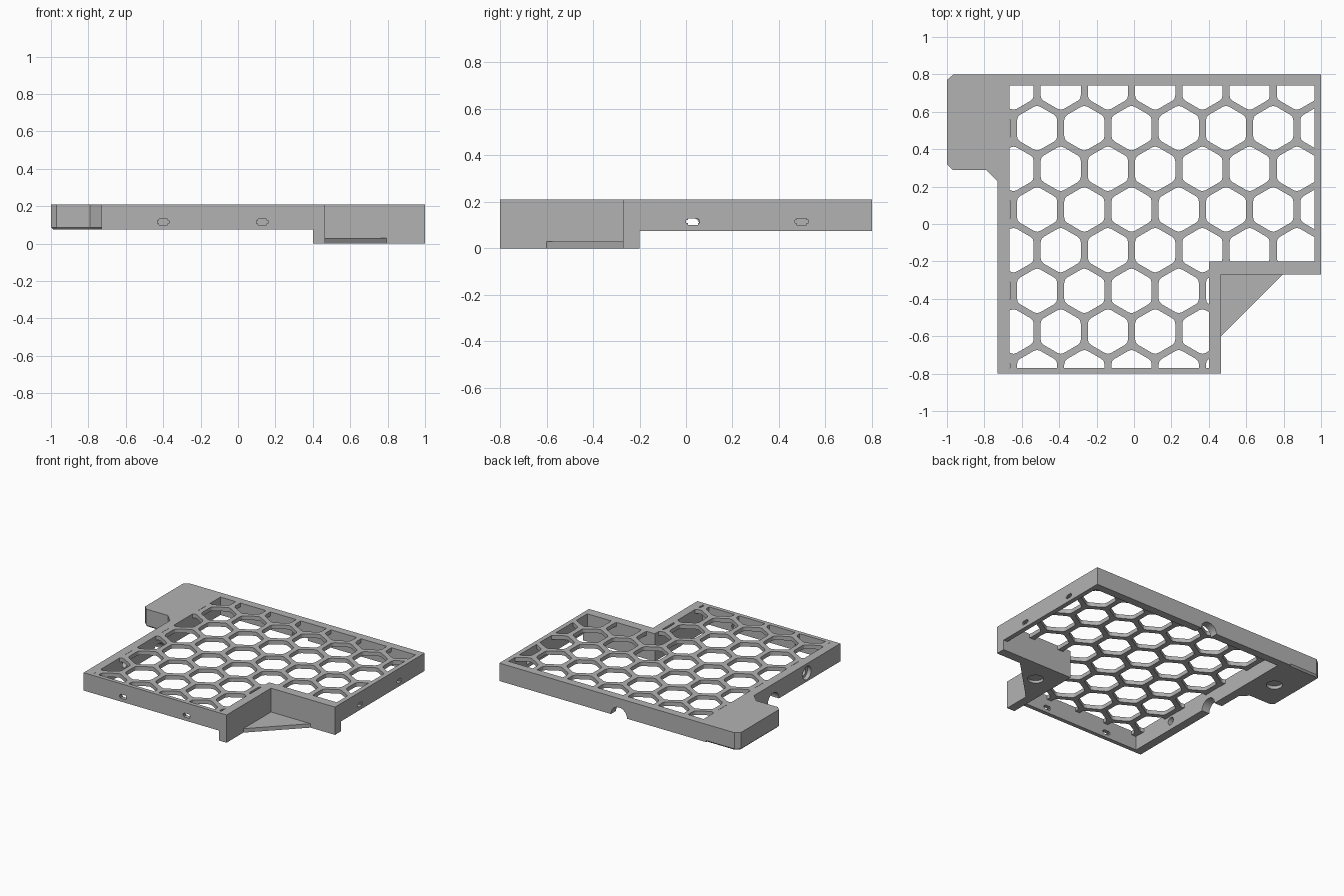
import bpy, bmesh, math
from mathutils import Matrix, Vector

cube = bpy.data.objects.get("Cube")
if cube:
    bpy.data.objects.remove(cube, do_unlink=True)

BASE, TOP, PLATE = 0.075, 0.21, 0.03      # frame underside, top, grille thickness

grey = bpy.data.materials.new("plain grey")
grey.use_nodes = True
grey.diffuse_color = (0.45, 0.45, 0.45, 1)
grey.node_tree.nodes["Principled BSDF"].inputs["Base Color"].default_value = (0.45, 0.45, 0.45, 1)


def prism(bm, points, z0, z1):
    """Closed extrusion of a flat outline; returns the bottom edges."""
    low = [bm.verts.new((x, y, z0)) for x, y in points]
    bottom = bm.faces.new(low)
    out = bmesh.ops.extrude_face_region(bm, geom=[bottom], use_keep_orig=True)
    for v in out["geom"]:
        if isinstance(v, bmesh.types.BMVert):
            v.co.z = z1
    return list(bottom.edges)


def finish(name, bm):
    bmesh.ops.recalc_face_normals(bm, faces=bm.faces)
    mesh = bpy.data.meshes.new(name)
    bm.to_mesh(mesh)
    bm.free()
    obj = bpy.data.objects.new(name, mesh)
    mesh.materials.append(grey)
    bpy.context.scene.collection.objects.link(obj)
    return obj


def solid(name, points, z0, z1):
    bm = bmesh.new()
    prism(bm, points, z0, z1)
    return finish(name, bm)


def boolean(target, tool, operation):
    """Apply a boolean and discard its tool."""
    tool.hide_render = True
    mod = target.modifiers.new("cut", 'BOOLEAN')
    mod.operation, mod.solver, mod.object = operation, 'EXACT', tool
    bpy.context.view_layer.objects.active = target
    bpy.ops.object.modifier_apply(modifier=mod.name)
    bpy.data.objects.remove(tool, do_unlink=True)


def cylinder(bm, centre, radius, depth, axis):
    turn = Vector((0, 0, 1)).rotation_difference(Vector(axis)).to_matrix().to_4x4()
    bmesh.ops.create_cone(bm, cap_ends=True, segments=32, radius1=radius, radius2=radius,
                          depth=depth, matrix=Matrix.Translation(centre) @ turn)


def box(bm, centre, size):
    bmesh.ops.create_cube(bm, size=1, matrix=Matrix.Translation(centre) @ Matrix.Diagonal((*size, 1)))


# Main frame: stepped slab
frame = solid("grille_frame", [(-.73, -.8), (.465, -.8), (.465, -.27), (1, -.27), (1, .8), (-.73, .8)], BASE, TOP)

# Side tab with chamfered lower edge
bm = bmesh.new()
edges = prism(bm, [(-.7, .2), (-.7, .8), (-.965, .8), (-1, .77), (-1, .32), (-.97, .29), (-.79, .29)], BASE, TOP)
rim = [e for e in edges if min(v.co.x for v in e.verts) < -.72]
bmesh.ops.bevel(bm, geom=rim, offset=.012, segments=1, affect='EDGES')
boolean(frame, finish("side_tab", bm), 'UNION')

# Hollow underside
opening = [(-.665, -.77), (.4, -.77), (.4, -.2), (.965, -.2), (.965, .74), (-.665, .74)]
boolean(frame, solid("cavity", opening, BASE - .1, TOP - PLATE), 'DIFFERENCE')

# Honeycomb holes with softened corners, kept inside the opening
PITCH, ROW, HOLE = .2525, .2175, .215
bm = bmesh.new()
for row in range(8):
    y = .73 - row * ROW
    shift = 0 if row % 2 else PITCH / 2
    for col in range(-1, 7):
        x = -.518 + shift + col * PITCH
        r = HOLE / math.sqrt(3)
        corners = [Vector((math.sin(k * math.pi / 3), math.cos(k * math.pi / 3))) * r for k in range(6)]
        points = []
        for k, c in enumerate(corners):
            a = c.lerp(corners[k - 1], .16)
            b = c.lerp(corners[(k + 1) % 6], .16)
            points += [a, (a + b) / 4 + c / 2, b]
        prism(bm, [(x + p.x, y + p.y) for p in points], TOP - 2 * PLATE, TOP + .05)
holes = finish("hex_holes", bm)
boolean(holes, solid("hole_limit", opening, TOP - 1.5 * PLATE, TOP + .03), 'INTERSECT')
boolean(frame, holes, 'DIFFERENCE')

# Slots in front and side walls
bm = bmesh.new()
for x in (-.4, .13):
    box(bm, (x, -.785, .115), (.06, .08, .03))
for y in (.03, .497):
    box(bm, (.98, y, .115), (.09, .058, .028))
bmesh.ops.bevel(bm, geom=[e for e in bm.edges
                          if abs(e.verts[0].co.z - e.verts[1].co.z) < .001 and e.calc_length() > .07],
                offset=.007, segments=2, affect='EDGES')
boolean(frame, finish("wall_slots", bm), 'DIFFERENCE')

# Half-round cable notches, stepped wall hole and tab recess
bm = bmesh.new()
cylinder(bm, (0, .77, BASE), .067, .16, (0, 1, 0))
cylinder(bm, (-.7, 0, BASE), .067, .16, (1, 0, 0))
cylinder(bm, (-.82, .52, BASE), .055, .05, (0, 0, 1))
cylinder(bm, (-.74, -.4, .14), .05, .08, (1, 0, 0))
boolean(frame, finish("round_cuts", bm), 'DIFFERENCE')
bm = bmesh.new()
cylinder(bm, (-.7, -.4, .14), .028, .16, (1, 0, 0))
boolean(frame, finish("wall_hole", bm), 'DIFFERENCE')

# Deeper walls around the corner step
solid("step_walls", [(.4, -.8), (.465, -.8), (.465, -.27), (1, -.27), (1, -.2), (.4, -.2)], 0, BASE)

# Corner gusset with a round recess underneath
gusset = solid("corner_gusset", [(.465, -.6), (.795, -.27), (.465, -.27)], 0, .03)
bm = bmesh.new()
cylinder(bm, (.57, -.37, 0), .055, .04, (0, 0, 1))
boolean(gusset, finish("gusset_recess", bm), 'DIFFERENCE')
